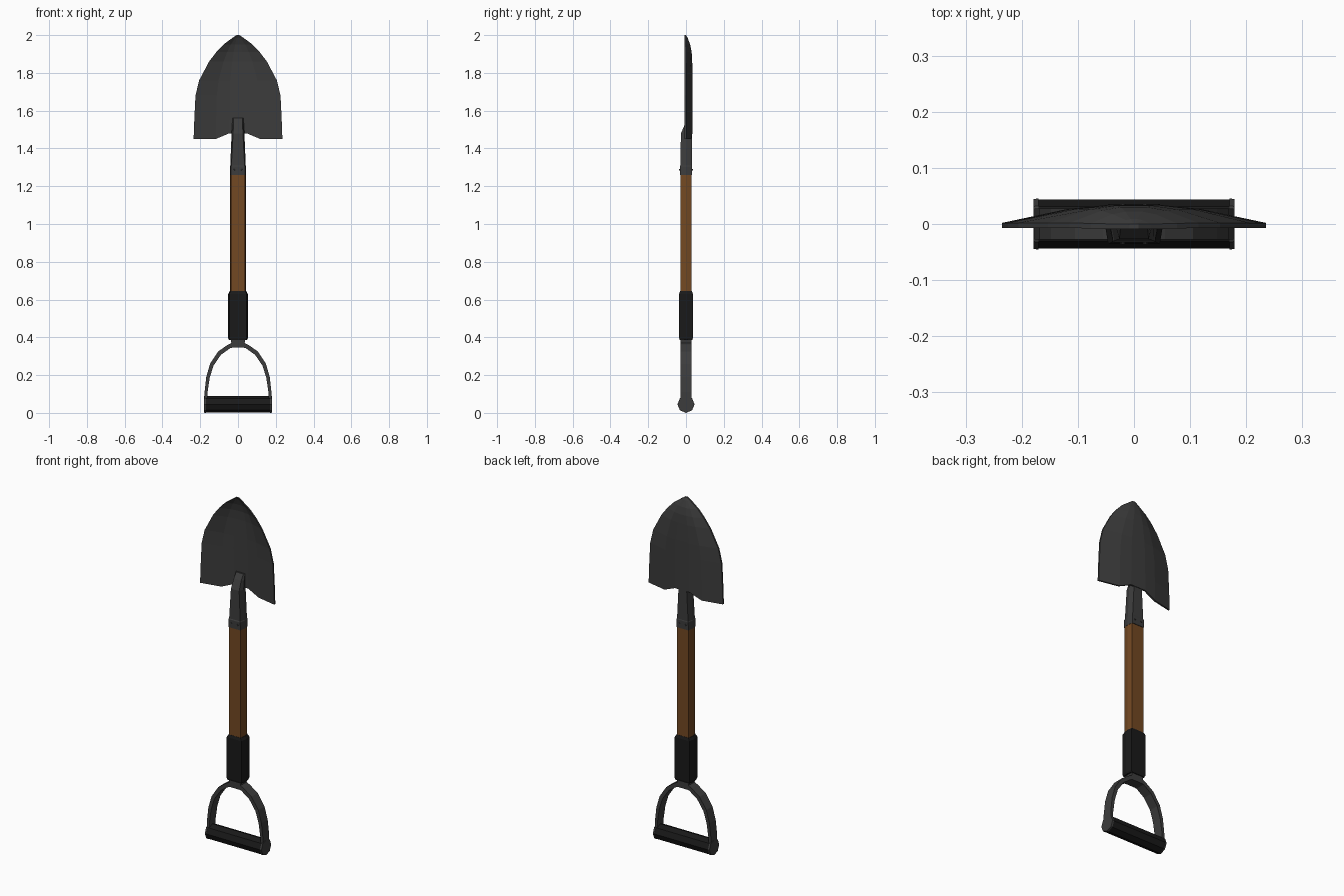
import bpy, bmesh
from math import sin, cos, pi

if "Cube" in bpy.data.objects:
    bpy.data.objects.remove(bpy.data.objects["Cube"])


def material(name, r, g, b):
    m = bpy.data.materials.new(name)
    m.diffuse_color = (r, g, b, 1)
    m.use_nodes = True
    m.node_tree.nodes["Principled BSDF"].inputs["Base Color"].default_value = m.diffuse_color
    return m


METAL = material("dark_metal", 0.045, 0.045, 0.045)
WOOD = material("wood", 0.17, 0.065, 0.016)
RUBBER = material("black_rubber", 0.01, 0.01, 0.01)


def loft(name, rings, mat, mirror=False):
    """Skin equal-sized rings of points and close both ends with quad strips."""
    bm = bmesh.new()
    rows = [[bm.verts.new(p) for p in ring] for ring in rings]
    n = len(rows[0])
    for a, b in zip(rows, rows[1:]):
        for i in range(n):
            j = (i + 1) % n
            bm.faces.new((a[i], a[j], b[j], b[i]))
    ends = [rows[-1]] if mirror else [rows[0], rows[-1]]
    for r in ends:
        for i in range(n // 2 - 1):
            bm.faces.new((r[i], r[i + 1], r[n - 2 - i], r[n - 1 - i]))
    bmesh.ops.recalc_face_normals(bm, faces=bm.faces)
    me = bpy.data.meshes.new(name)
    bm.to_mesh(me)
    bm.free()
    me.materials.append(mat)
    ob = bpy.data.objects.new(name, me)
    bpy.context.collection.objects.link(ob)
    if mirror:
        mod = ob.modifiers.new("mirror", 'MIRROR')
        mod.use_clip = True
    return ob


def hex_ring(z, hx, flat, yf, yb):
    """Flattened six-sided shaft section with a slight ridge on each side."""
    ym = (yf + yb) / 2
    return [(hx, ym, z), (flat, yb, z), (-flat, yb, z),
            (-hx, ym, z), (-flat, yf, z), (flat, yf, z)]


def x_ring(x, r, z, sides=8):
    return [(x, r * cos(2 * pi * i / sides), z + r * sin(2 * pi * i / sides))
            for i in range(sides)]


# Wooden shaft and rubber sleeve
loft("shaft", [hex_ring(z, 0.042, 0.037, -0.03, 0.03) for z in (0.6, 1.27)], WOOD)
loft("sleeve", [hex_ring(z, h, h - 0.006, -d, d) for z, h, d in
                ((0.385, 0.048, 0.033), (0.395, 0.052, 0.036),
                 (0.63, 0.052, 0.036), (0.645, 0.044, 0.031))], RUBBER)

# Metal socket tapering into the blade: z, half width, front flat, front y, back y
socket = [(1.26, 0.043, 0.038, -0.033, 0.033), (1.305, 0.043, 0.037, -0.033, 0.033),
          (1.31, 0.041, 0.035, -0.030, 0.031), (1.48, 0.034, 0.026, -0.027, 0.031),
          (1.53, 0.031, 0.024, -0.005, 0.031), (1.56, 0.028, 0.023, 0.016, 0.030)]
loft("socket", [hex_ring(*s) for s in socket], METAL)

# Rivets on the socket collar
for side in (-1, 1):
    for x in (-0.02, 0.02):
        ring = [[(x + r * cos(pi * i / 3), side * y, 1.287 + r * sin(pi * i / 3))
                 for i in range(6)] for y, r in ((0.03, 0.006), (0.036, 0.004))]
        loft("rivet", ring, METAL)

# Dished blade: z, half width, centre y, edge y
blade = [(1.45, 0.235, 0.034, 0.002), (1.56, 0.231, 0.034, 0.002),
         (1.68, 0.225, 0.034, 0.002), (1.76, 0.206, 0.034, 0.002),
         (1.86, 0.153, 0.033, 0.002), (1.91, 0.115, 0.030, 0.002),
         (1.95, 0.077, 0.022, 0.001), (1.985, 0.030, 0.009, 0.000),
         (2.0, 0.008, 0.000, 0.000)]
COLUMNS = ((-1, 0), (-0.5, 0.78), (-0.2, 1), (0.2, 1), (0.5, 0.78), (1, 0))
rings = []
for k, (z, w, yc, ye) in enumerate(blade):
    back = [(w * t, ye + (yc - ye) * b, z + (0.03 if k == 0 and b == 1 else 0))
            for t, b in COLUMNS]
    front = [(x, y - 0.009, h) for x, y, h in reversed(back)]
    rings.append(back + front)
loft("blade", rings, METAL)

# D-shaped yoke: outer x, z and inner x, z, mirrored across the centre
yoke = [(0, 0.40, 0, 0.345), (0.040, 0.395, 0.030, 0.345),
        (0.035, 0.37, 0.040, 0.343), (0.055, 0.36, 0.052, 0.335),
        (0.105, 0.325, 0.090, 0.308), (0.148, 0.26, 0.130, 0.25),
        (0.168, 0.19, 0.150, 0.185), (0.177, 0.11, 0.161, 0.11),
        (0.178, 0.045, 0.163, 0.045)]
loft("yoke", [[(a, -0.028, b), (a, 0.028, b), (c, 0.028, d), (c, -0.028, d)]
              for a, b, c, d in yoke], METAL, mirror=True)

# Hand grip bar with metal end caps
loft("grip_bar", [x_ring(x, 0.044, 0.0455) for x in (-0.172, 0.172)], RUBBER)
for s in (-1, 1):
    loft("grip_cap", [x_ring(s * x, r, 0.0455) for x, r in
                      ((0.170, 0.0455), (0.179, 0.0445))], METAL)
